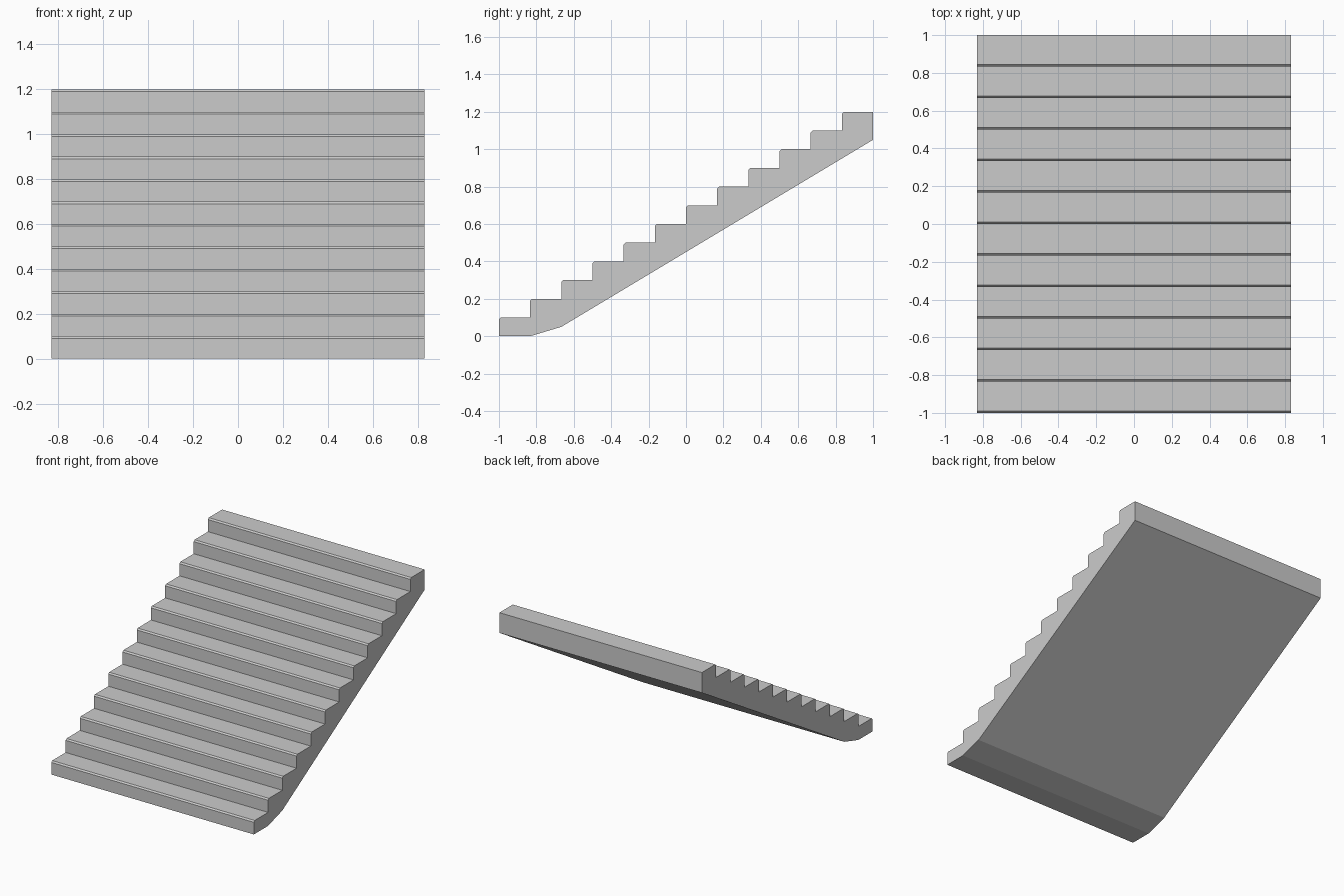
import bpy, bmesh

if "Cube" in bpy.data.objects:
    bpy.data.objects.remove(bpy.data.objects["Cube"])

STEPS, RISE, HALF_W, CHAMFER = 12, 0.1, 0.83, 0.01
RUN = 2.0 / STEPS

# Side profile (y, z): sloped underside, then the steps from top to bottom
profile = [(-1, 0), (-1 + RUN, 0), (-1 + 2 * RUN, 0.05), (1, 1.05), (1, STEPS * RISE)]
for i in reversed(range(STEPS)):
    y, z = -1 + i * RUN, (i + 1) * RISE
    profile += [(y + CHAMFER, z), (y, z - CHAMFER)]   # chamfered nosing
    if i:
        profile.append((y, z - RISE))                 # foot of the riser

# Staircase: extrude the profile across the width
bm = bmesh.new()
side = bm.faces.new([bm.verts.new((-HALF_W, y, z)) for y, z in profile])
ext = bmesh.ops.extrude_face_region(bm, geom=[side], use_keep_orig=True)
moved = [g for g in ext["geom"] if isinstance(g, bmesh.types.BMVert)]
bmesh.ops.translate(bm, verts=moved, vec=(2 * HALF_W, 0, 0))
bmesh.ops.recalc_face_normals(bm, faces=bm.faces)

mesh = bpy.data.meshes.new("staircase")
bm.to_mesh(mesh)
bm.free()
bpy.context.collection.objects.link(bpy.data.objects.new("staircase", mesh))
